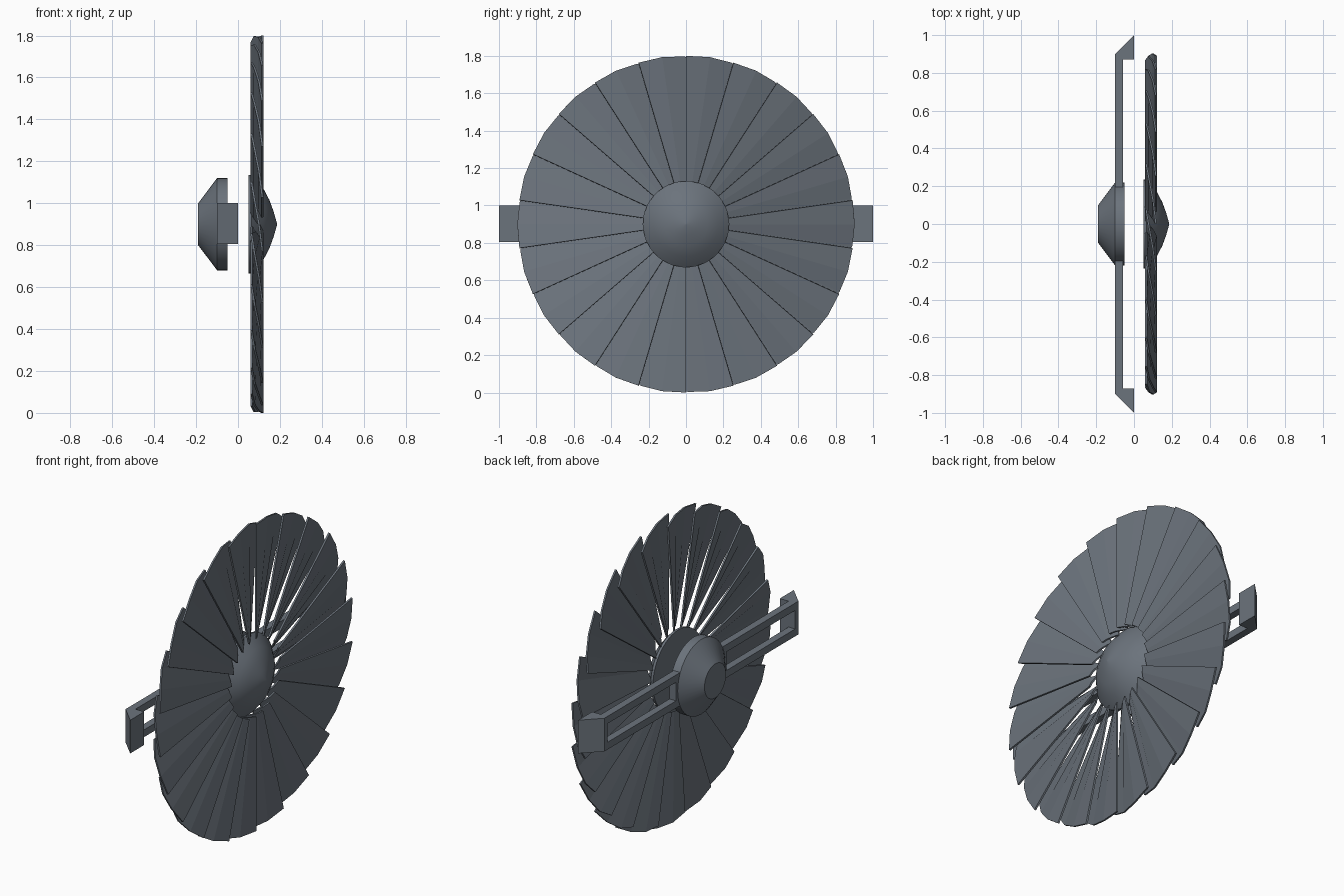
import bpy, bmesh
from math import sin, cos, pi

if "Cube" in bpy.data.objects:
    bpy.data.objects.remove(bpy.data.objects["Cube"])

CZ = 0.9          # axle height
BLADES = 22

slate = bpy.data.materials.new("slate_grey")
slate.diffuse_color = (0.148, 0.172, 0.202, 1)
slate.use_nodes = True
slate.node_tree.nodes["Principled BSDF"].inputs["Base Color"].default_value = slate.diffuse_color


def make_object(name, bm, smooth=False):
    bmesh.ops.recalc_face_normals(bm, faces=bm.faces)
    me = bpy.data.meshes.new(name)
    bm.to_mesh(me)
    bm.free()
    me.materials.append(slate)
    ob = bpy.data.objects.new(name, me)
    bpy.context.collection.objects.link(ob)
    if smooth:
        bpy.ops.object.select_all(action='DESELECT')
        ob.select_set(True)
        bpy.context.view_layer.objects.active = ob
        bpy.ops.object.shade_smooth_by_angle(angle=0.5)
    return ob


def lathe(name, profile, sides):
    """Turn (x, radius) points around the axle."""
    bm = bmesh.new()
    rings = [[bm.verts.new((x, r * sin(2 * pi * i / sides), CZ + r * cos(2 * pi * i / sides)))
              for i in range(sides)] for x, r in profile]
    for a, b in zip(rings, rings[1:]):
        for i in range(sides):
            j = (i + 1) % sides
            bm.faces.new((a[i], a[j], b[j], b[i]))
    bm.faces.new(rings[0])
    bm.faces.new(rings[-1])
    return make_object(name, bm, True)


def prism(name, outline, z0, z1):
    """Extrude an (x, y) outline between two heights."""
    bm = bmesh.new()
    f = bm.faces.new([bm.verts.new((x, y, z0)) for x, y in outline])
    ext = bmesh.ops.extrude_face_region(bm, geom=[f])
    vs = [v for v in ext["geom"] if isinstance(v, bmesh.types.BMVert)]
    bmesh.ops.translate(bm, verts=vs, vec=(0, 0, z1 - z0))
    return make_object(name, bm)


# Nose cone of the fan
lathe("fan_hub", [(0.05, 0.235), (0.065, 0.235), (0.12, 0.172),
                  (0.15, 0.115), (0.17, 0.06), (0.186, 0.004)], 48)

# Fan blades: pitched overlapping plates, folded once, with a clipped trailing tip
pitch = 2 * pi / BLADES
section = [(0.0, 0.116, 0.9), (0.5, 0.1, 0.902), (0.95, 0.079, 0.897), (1.32, 0.064, 0.87)]
bm = bmesh.new()
for k in range(BLADES):
    grid = []
    for t, x, tip in section:
        a = (k + t) * pitch
        grid.append([bm.verts.new((x, r * sin(a), CZ + r * cos(a))) for r in (0.229, tip)])
    for p, q in zip(grid, grid[1:]):
        bm.faces.new((p[0], p[1], q[1], q[0]))
fan = make_object("fan_blades", bm)
sol = fan.modifiers.new("thickness", 'SOLIDIFY')
sol.thickness = 0.01
sol.offset = 0

# Rear housing
lathe("rear_housing", [(-0.19, 0.1), (-0.105, 0.213), (-0.1, 0.22), (-0.05, 0.22)], 40)

# Slotted support arms with angled end blocks
for side, s in (("left", -1), ("right", 1)):
    for lvl, z0, z1 in (("lower", 0.805, 0.848), ("upper", 0.957, 1.0)):
        prism(f"{side}_arm_{lvl}_rail",
              [(-0.1, 0.15 * s), (-0.1, 0.88 * s), (-0.057, 0.88 * s), (-0.057, 0.15 * s)], z0, z1)
    prism(f"{side}_arm_root",
          [(-0.1, 0.15 * s), (-0.1, 0.235 * s), (-0.057, 0.235 * s), (-0.057, 0.15 * s)], 0.805, 1.0)
    prism(f"{side}_arm_end",
          [(-0.1, 0.87 * s), (-0.1, 0.9 * s), (0, 1.0 * s), (0, 0.87 * s)], 0.805, 1.0)
